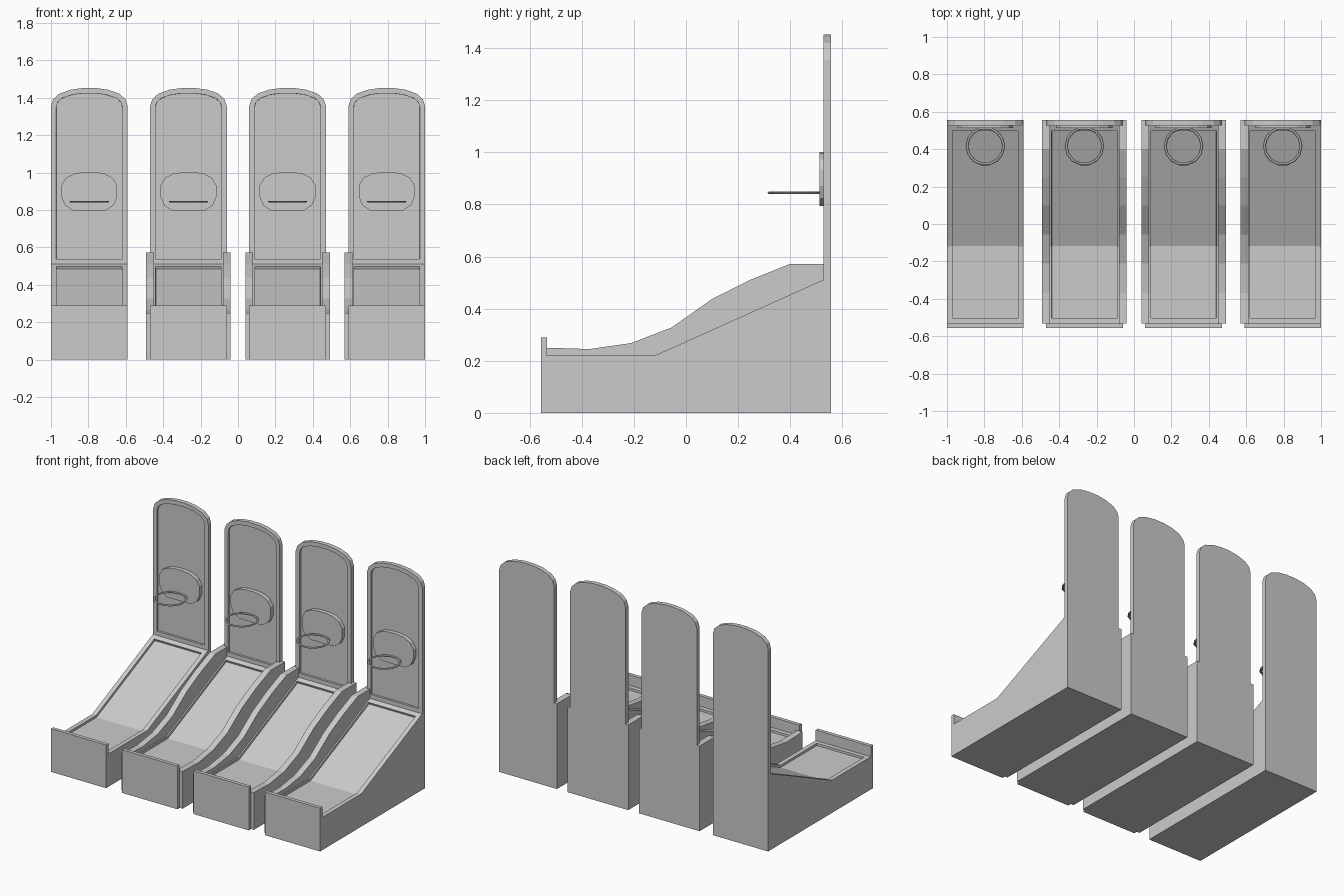
import bpy, bmesh
from mathutils import Vector

if "Cube" in bpy.data.objects:
    bpy.data.objects.remove(bpy.data.objects["Cube"])

LANES = [-0.795, -0.265, 0.265, 0.795]
HALF = 0.205          # half width of a lane
BACK = 0.557


def prism(name, pts, axis, a, b, recess=None, border=0.03, depth=0.015):
    """Extrude a 2D profile along x (pts are y,z) or y (pts are x,z).
    recess picks the faces that get a rim and a sunken panel."""
    bm = bmesh.new()
    co = (lambda p: (a, *p)) if axis == 'x' else (lambda p: (p[0], a, p[1]))
    face = bm.faces.new([bm.verts.new(co(p)) for p in pts])
    ext = bmesh.ops.extrude_face_region(bm, geom=[face], use_keep_orig=True)
    move = Vector((b - a, 0, 0)) if axis == 'x' else Vector((0, b - a, 0))
    bmesh.ops.translate(bm, vec=move,
                        verts=[v for v in ext['geom'] if isinstance(v, bmesh.types.BMVert)])
    bmesh.ops.recalc_face_normals(bm, faces=bm.faces[:])
    if recess:
        bm.normal_update()
        faces = [f for f in bm.faces if recess(f)]
        bmesh.ops.inset_region(bm, faces=faces, thickness=border, use_even_offset=True)
        bm.normal_update()
        bmesh.ops.inset_region(bm, faces=faces, thickness=0.0005, depth=-depth,
                               use_even_offset=True)
    mesh = bpy.data.meshes.new(name)
    bm.to_mesh(mesh)
    bm.free()
    ob = bpy.data.objects.new(name, mesh)
    bpy.context.collection.objects.link(ob)
    return ob


def mirrored(half):
    """Close a right-hand outline (top to bottom) symmetrically about x = 0."""
    return half + [(-x, z) for x, z in reversed(half)]


def repeat(ob):
    """Place the part in every lane."""
    for i, x in enumerate(LANES):
        o = ob if i == 0 else ob.copy()
        if i:
            bpy.context.collection.objects.link(o)
        o.location.x = x


# sloped lane base with front lip and sunken ball tray
base = [(-BACK, 0), (BACK, 0), (BACK, 0.51), (0.525, 0.51), (-0.12, 0.22),
        (-0.533, 0.22), (-0.533, 0.29), (-BACK, 0.29)]
repeat(prism("lane_base", base, 'x', -HALF, HALF,
             lambda f: f.normal.z > 0.5 and f.calc_area() > 0.05))

# tall back panel with rounded top and sunken face
panel = mirrored([(0.035, 1.452), (0.1, 1.443), (0.16, 1.422), (0.193, 1.392),
                  (HALF, 1.355), (HALF, 0.51)])
repeat(prism("back_panel", panel, 'y', 0.527, BACK,
             lambda f: f.normal.y < -0.9, border=0.028, depth=0.013))

# hoop backboard
board = mirrored([(0.03, 1.002), (0.08, 0.995), (0.125, 0.972), (0.149, 0.932),
                  (0.149, 0.87), (0.13, 0.825), (0.085, 0.795)])
repeat(prism("hoop_backboard", board, 'y', 0.512, 0.542))

# hoop ring
bpy.ops.mesh.primitive_torus_add(major_segments=14, minor_segments=6,
                                 major_radius=0.098, minor_radius=0.008,
                                 location=(0, 0.417, 0.845))
ring = bpy.context.object
ring.name = "hoop_ring"
ring.scale.z = 0.6
repeat(ring)

# curved dividers on the lane sides that face a gap
wall = [(-0.533, 0), (BACK, 0), (BACK, 0.572), (0.4, 0.572), (0.25, 0.512), (0.1, 0.437),
        (-0.055, 0.328), (-0.21, 0.268), (-0.37, 0.245), (-0.533, 0.25)]
for lane, side in [(1, -1), (1, 1), (2, -1), (2, 1), (3, -1)]:
    x = LANES[lane] + side * HALF
    # stop just short of the panel's rear plane
    prism("divider", wall, 'x', x - 0.021, x + 0.021)
